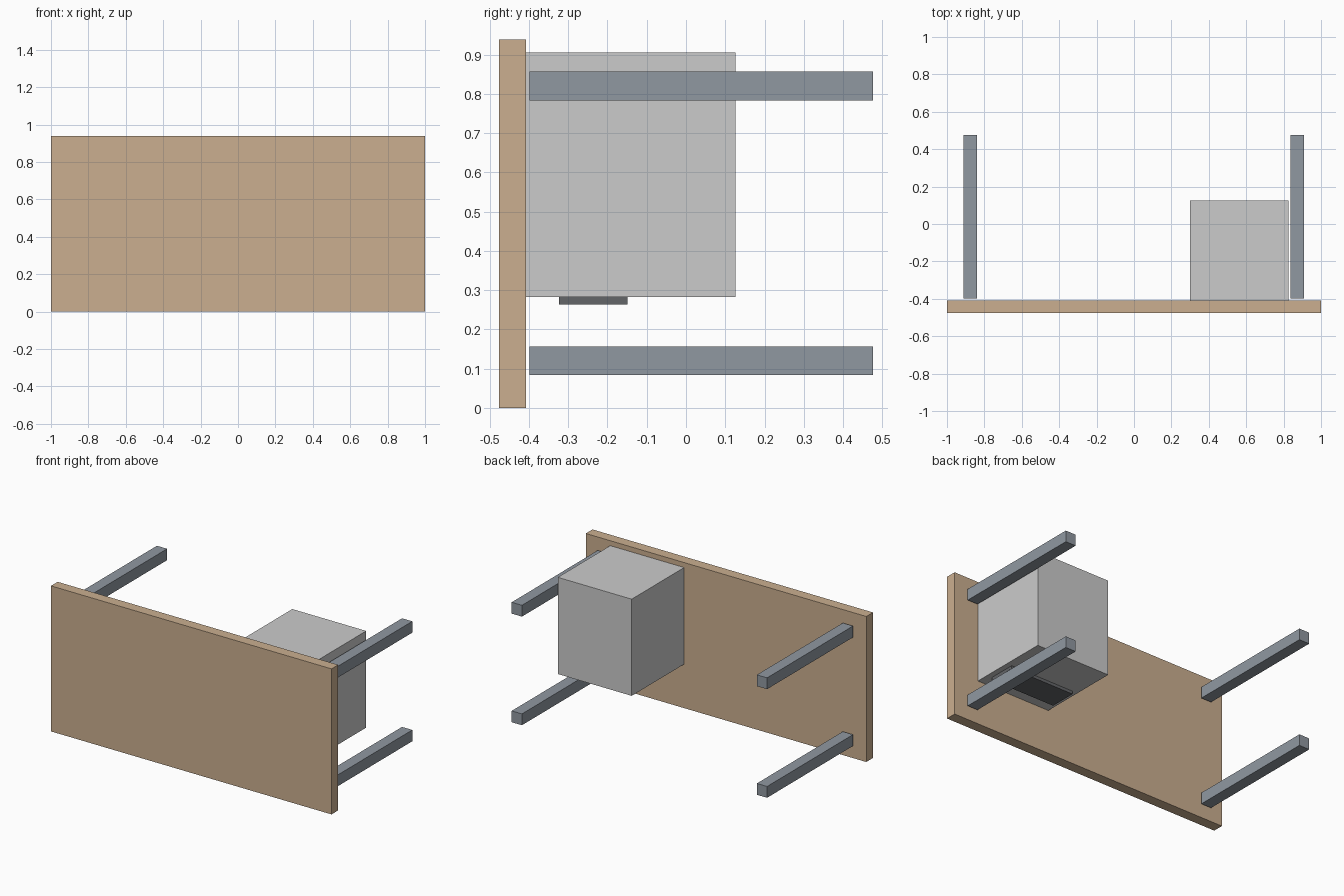
import bpy

if "Cube" in bpy.data.objects:
    bpy.data.objects.remove(bpy.data.objects["Cube"])


def material(name, rgb):
    mat = bpy.data.materials.new(name)
    mat.diffuse_color = (*rgb, 1.0)
    mat.use_nodes = True
    mat.node_tree.nodes["Principled BSDF"].inputs["Base Color"].default_value = mat.diffuse_color
    return mat


def box(name, x, y, z, mat=None):
    """Box from (min, max) ranges along each axis."""
    size = [r[1] - r[0] for r in (x, y, z)]
    centre = [(r[0] + r[1]) / 2 for r in (x, y, z)]
    bpy.ops.mesh.primitive_cube_add(size=1, location=centre)
    obj = bpy.context.object
    obj.name = name
    obj.scale = size
    bpy.ops.object.transform_apply(location=False, rotation=False, scale=True)
    if mat:
        obj.data.materials.append(mat)
    return obj


wood = material("wood", (0.597, 0.429, 0.279))
steel = material("steel", (0.28, 0.314, 0.356))
dark = material("dark", (0.127, 0.133, 0.14))

# Desk lying on its long edge: the top faces the front
box("desk_top", (-1, 1), (-0.476, -0.408), (0, 0.938), wood)

# Four square legs, standing just clear of the top
half = 0.0365
for side, x in (("left", -0.875), ("right", 0.873)):
    for level, z in (("lower", 0.12), ("upper", 0.82)):
        box(f"{level}_{side}_leg", (x - half, x + half), (-0.399, 0.476),
            (z - half, z + half), steel)

# Drawer cabinet fixed to the underside of the top
box("drawer_cabinet", (0.299, 0.826), (-0.408, 0.126), (0.283, 0.906))

# Dark drawer front, flat on the lower face of the cabinet
box("drawer_front", (0.335, 0.79), (-0.323, -0.149), (0.264, 0.283), dark)
